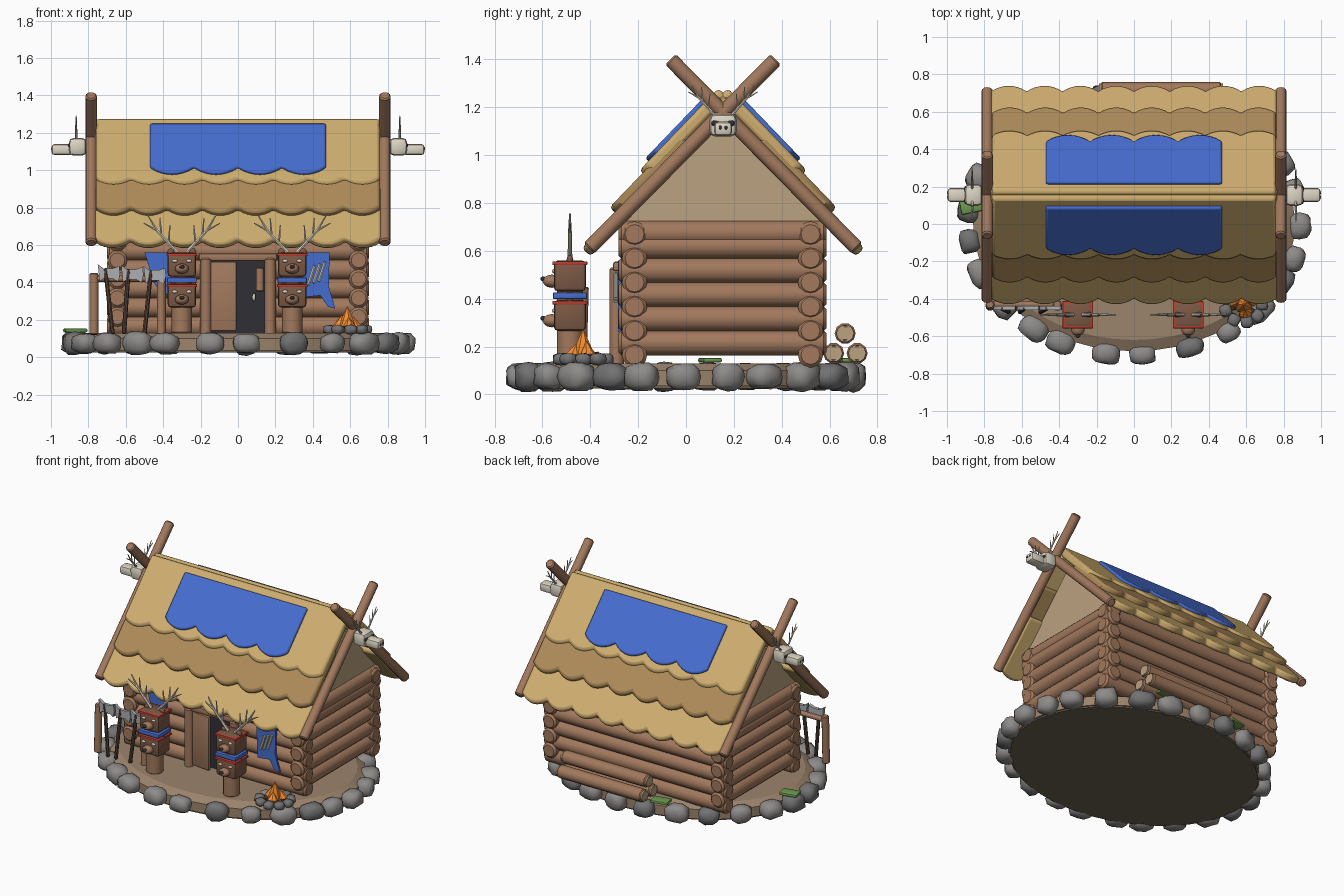
import bpy, bmesh, math, random
from mathutils import Vector, Matrix

if "Cube" in bpy.data.objects:
    bpy.data.objects.remove(bpy.data.objects["Cube"])

random.seed(4)
MATS = {}
COL = dict(log=(.36, .19, .11), end=(.42, .24, .15), dark=(.03, .03, .035), straw=(.62, .42, .16),
           straw2=(.42, .26, .10), cloth=(.06, .15, .62), bone=(.72, .67, .55), stone=(.27, .26, .25),
           stone2=(.17, .17, .17), dirt=(.33, .23, .15), soil=(.15, .12, .08), tan=(.5, .36, .22), totem=(.20, .10, .06),
           red=(.5, .05, .03), steel=(.42, .43, .45), fire=(.95, .27, .03), moss=(.15, .33, .08), handle=(.10, .06, .04))


def finish(name, bm, col, smooth=40):
    bmesh.ops.recalc_face_normals(bm, faces=bm.faces)
    me = bpy.data.meshes.new(name)
    bm.to_mesh(me)
    bm.free()
    ob = bpy.data.objects.new(name, me)
    bpy.context.collection.objects.link(ob)
    if col not in MATS:
        MATS[col] = bpy.data.materials.new(col)
        MATS[col].diffuse_color = (*COL[col], 1)
    me.materials.append(MATS[col])
    bpy.ops.object.select_all(action='DESELECT')
    ob.select_set(True)
    bpy.context.view_layer.objects.active = ob
    if smooth:
        bpy.ops.object.shade_smooth_by_angle(angle=math.radians(smooth))
    return ob


def tube(name, pts, radii, col, sides=12):
    """Rings of given radii through points, closed at both ends."""
    bm = bmesh.new()
    pts = [Vector(p) for p in pts]
    rings = []
    for i, (p, r) in enumerate(zip(pts, radii)):
        d = pts[min(i + 1, len(pts) - 1)] - pts[max(i - 1, 0)]
        q = d.to_track_quat('Z', 'Y')
        rings.append([bm.verts.new(p + q @ Vector((r * math.cos(a), r * math.sin(a), 0)))
                      for a in [2 * math.pi * k / sides for k in range(sides)]])
    for a, b in zip(rings, rings[1:]):
        for k in range(sides):
            bm.faces.new((a[k], a[(k + 1) % sides], b[(k + 1) % sides], b[k]))
    bm.faces.new(rings[0])
    bm.faces.new(rings[-1])
    return finish(name, bm, col)


def log(name, a, b, r, col='log', sides=12):
    a, b = Vector(a), Vector(b)
    d = (b - a).normalized() * r * .25
    return tube(name, [a, a + d, b - d, b], [r * .75, r, r, r * .75], col, sides)


def box(name, c, s, col, bev=.01, rz=0):
    bm = bmesh.new()
    bmesh.ops.create_cube(bm, size=1, matrix=Matrix.Translation(c) @ Matrix.Rotation(rz, 4, 'Z') @ Matrix.Diagonal((*s, 1)))
    if bev:
        bmesh.ops.bevel(bm, geom=bm.edges[:], offset=bev, segments=2, profile=.5, affect='EDGES')
    return finish(name, bm, col)


def ball(name, c, s, col, jitter=0, rz=0):
    bm = bmesh.new()
    bmesh.ops.create_icosphere(bm, subdivisions=2, radius=1)
    for v in bm.verts:  # slightly squared pebble
        m = max(abs(t) for t in v.co)
        v.co *= (1 + random.uniform(-jitter, jitter)) * ((.85 / m) ** .6 if jitter else 1)
    bm.transform(Matrix.Translation(c) @ Matrix.Rotation(rz, 4, 'Z') @ Matrix.Diagonal((*s, 1)))
    return finish(name, bm, col, 60)


def prism(name, pts, d0, d1, col, axis='y'):
    """Polygon (h, z) extruded along y or x."""
    bm = bmesh.new()
    r = [[bm.verts.new((h, d, z) if axis == 'y' else (d, h, z)) for h, z in pts] for d in (d0, d1)]
    bm.faces.new(r[0])
    bm.faces.new(r[1])
    for k in range(len(pts)):
        j = (k + 1) % len(pts)
        bm.faces.new((r[0][k], r[0][j], r[1][j], r[1][k]))
    return finish(name, bm, col)


RY, SL = .155, 1.04  # ridge y and roof slope


def sheet(name, hx, o0, o1, c, depth, n, thick, col, side):
    """Roof layer with a scalloped lower edge."""
    bm = bmesh.new()
    nrm = Vector((0, side * SL, 1)).normalized() * thick
    cols = []
    N = n * 8
    for i in range(N + 1):
        x = -hx + 2 * hx * i / N
        low = o1 - depth * (1 - abs(math.sin(math.pi * n * i / N)) ** .8)
        up, dn = [Vector((x, RY + side * o, c - SL * o)) for o in (o0, low)]
        cols.append([bm.verts.new(p) for p in (up, dn, dn - nrm, up - nrm)])
    for a, b in zip(cols, cols[1:]):
        for k in range(4):
            bm.faces.new((a[k], a[(k + 1) % 4], b[(k + 1) % 4], b[k]))
    bm.faces.new(cols[0])
    bm.faces.new(cols[-1])
    ob = finish(name, bm, col)
    m = ob.modifiers.new('soft', 'BEVEL')
    m.width, m.segments, m.limit_method, m.angle_limit = thick * .3, 2, 'ANGLE', math.radians(50)


# earth mound and ring of boulders
for nm, rows, col in (('mound', ((.86, .68, .035), (.86, .68, .10), (.81, .62, .13)), 'dirt'),
                      ('mound_bottom', ((.85, .67, .025), (.85, .67, .04)), 'soil')):
    bm = bmesh.new()
    R = [[bm.verts.new((rx * math.cos(k * math.pi / 24), ry * math.sin(k * math.pi / 24), z)) for k in range(48)]
         for rx, ry, z in rows]
    for a, b in zip(R, R[1:]):
        for k in range(48):
            bm.faces.new((a[k], a[(k + 1) % 48], b[(k + 1) % 48], b[k]))
    bm.faces.new(R[0])
    bm.faces.new(R[-1])
    finish(nm, bm, col, 25)
for k in range(25):
    a = 2 * math.pi * (k + random.uniform(-.15, .15)) / 25 - 1.5
    ball('boulder', (.885 * math.cos(a), .70 * math.sin(a), .074),
         (random.uniform(.055, .075), random.uniform(.07, .095), random.uniform(.058, .07)),
         random.choice(('stone', 'stone', 'stone2')), .07, math.atan2(math.sin(a) * .88, math.cos(a) * .7))

# log walls: front split around the doorway
for i in range(6):
    z = .165 + .101 * i
    log('back_log', (-.7, .52, z), (.7, .52, z), .053)
    if i < 4:
        for s in (-1, 1):
            log('front_log', (s * .7, -.215, z), (s * .15, -.215, z), .053)
    else:
        log('front_log', (-.7, -.215, z), (.7, -.215, z), .053)
    for s in (-1, 1):
        z2 = min(z + .05, .675)
        log('side_log', (s * .645, -.282, z2), (s * .645, .587, z2), .053)
for s in (-1, 1):
    prism('gable', [(RY - .44, .71), (RY + .44, .71), (RY, 1.17)], s * .63, s * .66, 'tan', 'x')

# doorway, open door and frame
box('door_dark', (0, -.215, .33), (.34, .05, .4), 'dark', 0)
box('door_panel', (-.078, -.29, .325), (.14, .025, .37), 'log', .006, -.12)
box('lintel', (0, -.28, .535), (.42, .05, .04), 'log')
for s in (-1, 1):
    log('door_post', (s * .172, -.29, .12), (s * .172, -.29, .53), .03)
log('door_bolster', (.117, -.29, .35), (.117, -.29, .48), .022)
ball('door_handle', (.085, -.26, .32), (.01, .02, .022), 'bone')

# thatch layers, cloth cover, ridge roll
for s in (-1, 1):
    sheet('thatch_low', .765, .30, .59, 1.225, .03, 8, .05, 'straw', s)
    sheet('thatch_mid', .76, .18, .475, 1.275, .03, 8, .055, 'straw2', s)
    sheet('thatch_top', .76, .02, .35, 1.30, .025, 8, .055, 'straw', s)
    sheet('roof_cloth', .47, .07, .325, 1.325, .035, 4, .03, 'cloth', s)
log('ridge_roll', (-.765, RY, 1.2), (.765, RY, 1.2), .052, 'straw')
for x in (-.47, 0, .47):
    log('ridge_band', (x - .016, RY, 1.2), (x + .016, RY, 1.2), .058, 'tan', 16)


def antler(base, out, up, axis):
    """Curved branch with tines; axis is its sideways direction."""
    b, d = Vector(base), Vector(axis)
    P = lambda u, v: b + d * out * u + Vector((0, 0, up * v))
    t = up * .045
    tube('antler', [P(0, 0), P(.35, .3), P(.7, .6), P(1, 1)], [t * 1.2, t, t * .9, t * .4], 'bone', 6)
    for u, v, e, f in ((.3, .25, .25, .75), (.55, .47, .6, .95), (.7, .6, 1.15, .8)):
        tube('tine', [P(u, v), P(e, f)], [t * .8, t * .35], 'bone', 6)


# crossed gable poles and horned skulls
for s in (-1, 1):
    for t in (-1, 1):
        log('gable_pole', (s * .785, RY + t * .56, .61), (s * .785, RY - t * .22, 1.4), .031)
        antler((s * .865, RY + t * .03, 1.16), .10, .13, (0, t, 0))
        ball('skull_eye', (s * .897, RY + t * .03, 1.133), (.012, .02, .015), 'dark')
        ball('skull_nostril', (s * .995, RY + t * .012, 1.115), (.006, .007, .01), 'dark')
    box('skull', (s * .857, RY, 1.125), (.095, .115, .095), 'bone', .025)
    box('skull_snout', (s * .94, RY, 1.11), (.115, .075, .06), 'bone', .018)

# carved totems
for x in (-.3, .29):
    y = -.485
    log('totem_post', (x, y, .12), (x, y, .5), .055)
    for z in (.495, .33):
        box('totem_head', (x, y, z), (.152, .135, .13), 'totem', .018)
        box('totem_red_band', (x, y, z + .053), (.163, .146, .016), 'red', .004)
        ball('muzzle', (x, y - .075, z - .022), (.038, .04, .028), 'log')
        ball('nose', (x, y - .112, z - .012), (.014, .012, .01), 'dark')
        for t in (-1, 1):
            ball('eye', (x + t * .038, y - .067, z + .02), (.015, .008, .009), 'bone')
            ball('ear', (x + t * .058, y, z + .068), (.02, .014, .02), 'totem')
    box('totem_cloth', (x, y, .412), (.158, .142, .028), 'cloth', .006)
    for t in (-1, 1):
        antler((x + t * .025, y, .56), .155, .195, (t, 0, 0))

# wall drapes with bone charm
prism('drape_left', [(-.5, .56), (-.35, .56), (-.36, .33), (-.42, .35), (-.45, .40)], -.285, -.272, 'cloth')
prism('drape_right', [(.34, .56), (.49, .56), (.485, .38), (.52, .26), (.48, .27), (.44, .33), (.35, .32)],
      -.285, -.272, 'cloth')
for k in range(3):
    x = .375 + .028 * k
    log('bone_charm', (x, -.293, .385 + .01 * k), (x + .035, -.293, .49 + .01 * k), .009, 'bone', 6)

# axe rack
for x in (-.77, -.41):
    log('rack_post', (x, -.44, .12), (x, -.43, .45), .024)
log('rack_bar', (-.79, -.43, .42), (-.39, -.43, .42), .017)
for x, z, fx in ((-.69, .445, -.67), (-.565, .44, -.61), (-.445, .435, -.50)):
    log('axe_handle', (x - .02, -.45, z + .03), (fx, -.47, .125), .012, 'handle', 8)
    prism('axe_blade', [(x - .06, z + .052), (x - .03, z + .03), (x + .02, z + .03), (x + .055, z + .042),
                        (x + .06, z), (x + .05, z - .042), (x + .02, z - .025), (x - .03, z - .025), (x - .05, z - .04)],
          -.46, -.438, 'steel')

# campfire
fx, fy = .585, -.43
for k in range(9):
    a = k * 2 * math.pi / 9
    ball('fire_stone', (fx + .1 * math.cos(a), fy + .095 * math.sin(a), .147), (.036, .036, .028),
         random.choice(('stone', 'stone2')), .06, a)
for dx, dy, h, r in ((0, 0, .27, .05), (.038, .02, .22, .035), (-.04, .015, .225, .035), (.01, -.04, .21, .035)):
    tube('flame', [(fx + dx, fy + dy, .13), (fx + dx * 1.1, fy + dy, .165), (fx + dx * .7, fy + dy * .7, h)],
         [r * .8, r, .003], 'fire', 7)
for a in (.3, 1.4, 2.5):
    c, s = .07 * math.cos(a), .07 * math.sin(a)
    log('firewood', (fx - c, fy - s, .15), (fx + c, fy + s, .165), .014, 'handle', 8)

# firewood stack behind the house
for y, z in ((.617, .172), (.715, .172), (.665, .255)):
    log('stacked_log', (-.18, y, z), (.47, y, z), .044, 'log', 10)
    for x in (-.181, .471):
        log('cut_end', (x - .004, y, z), (x + .004, y, z), .037, 'tan', 10)

# moss patches
for x, y in ((-.87, .1), (-.27, .66), (.3, .68)):
    box('moss', (x, y, .143), (.12, .08, .02), 'moss', .008, .2)

for m in bpy.data.materials:
    if m.users and not m.is_grease_pencil:
        m.use_nodes = True
        m.node_tree.nodes["Principled BSDF"].inputs["Base Color"].default_value = m.diffuse_color
